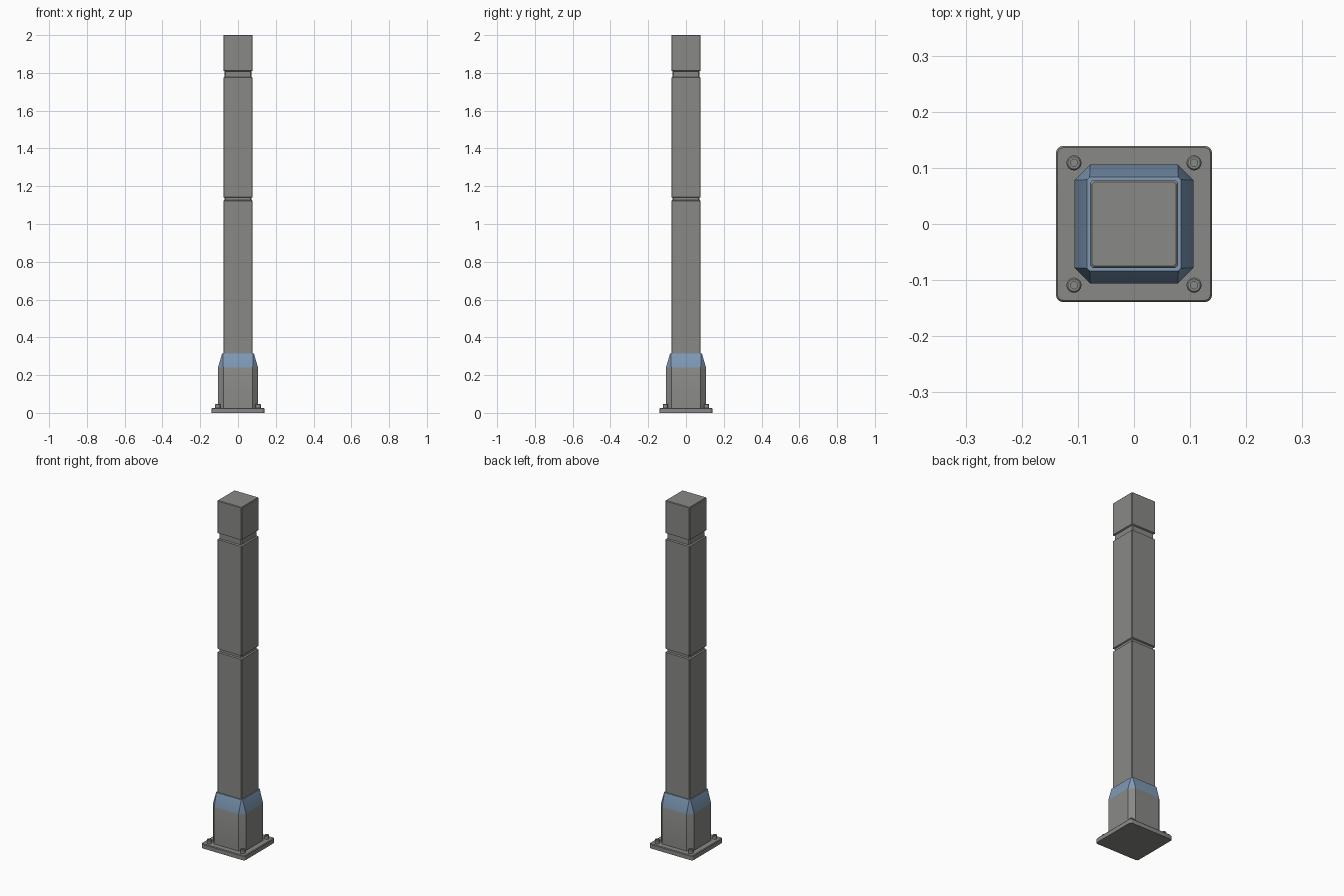
import bpy, bmesh, math

if "Cube" in bpy.data.objects:
    bpy.data.objects.remove(bpy.data.objects["Cube"])


def material(name, rgb):
    m = bpy.data.materials.new(name)
    m.diffuse_color = (*rgb, 1)
    m.use_nodes = True
    m.node_tree.nodes["Principled BSDF"].inputs["Base Color"].default_value = m.diffuse_color
    return m


GREY = material("warm_grey", (0.25, 0.25, 0.24))
BLUE = material("steel_blue", (0.21, 0.32, 0.47))


def loft(name, rings, segs=1, centre=(0, 0), blue_above=None):
    """Stack rounded-square rings given as (z, half width, corner radius)."""
    bm = bmesh.new()
    loops = []
    for z, half, r in rings:
        loop = []
        for q in range(4):
            mid = math.radians(45 + 90 * q)
            cx = math.copysign(half - r, math.cos(mid))
            cy = math.copysign(half - r, math.sin(mid))
            for i in range(segs + 1):
                a = math.radians(90 * (q + i / segs))
                loop.append(bm.verts.new((centre[0] + cx + r * math.cos(a),
                                          centre[1] + cy + r * math.sin(a), z)))
        loops.append(loop)
    n = len(loops[0])
    for lo, hi in zip(loops, loops[1:]):
        for i in range(n):
            j = (i + 1) % n
            bm.faces.new((lo[i], lo[j], hi[j], hi[i]))
    bm.faces.new(loops[0][::-1])
    bm.faces.new(loops[-1])
    bmesh.ops.remove_doubles(bm, verts=bm.verts[:], dist=1e-5)
    bmesh.ops.recalc_face_normals(bm, faces=bm.faces[:])
    mesh = bpy.data.meshes.new(name)
    mesh.materials.append(GREY)
    mesh.materials.append(BLUE)
    for f in bm.faces:
        if blue_above is not None and f.calc_center_median().z > blue_above:
            f.material_index = 1
    bm.to_mesh(mesh)
    bm.free()
    ob = bpy.data.objects.new(name, mesh)
    bpy.context.collection.objects.link(ob)
    bpy.ops.object.select_all(action='DESELECT')
    ob.select_set(True)
    bpy.context.view_layer.objects.active = ob
    bpy.ops.object.shade_smooth_by_angle(angle=math.radians(30))
    return ob


# Base plate with rounded corners and softened top edge
loft("base_plate", [(0, 0.139, 0.012), (0.023, 0.139, 0.012),
                    (0.027, 0.136, 0.010)], segs=4)

# Chamfered sleeve with the blue tapered collar on top
loft("base_sleeve", [(0.025, 0.106, 0.028), (0.24, 0.106, 0.028),
                     (0.315, 0.084, 0.005)], blue_above=0.25)

# Square post with two grooves around it
W, G, C = 0.078, 0.071, 0.004
rings = [(0.30, W, C)]
for low, high in ((1.127, 1.139), (1.779, 1.808)):
    rings += [(low - 0.004, W, C), (low, G, C), (high, G, C), (high + 0.004, W, C)]
rings += [(1.997, W, C), (2.0, W - 0.003, C)]
loft("post", rings)

# Four socket-head bolts
for sx in (-1, 1):
    for sy in (-1, 1):
        loft("bolt", [(0.025, 0.0135, 0.0135), (0.044, 0.0135, 0.0135),
                      (0.047, 0.011, 0.011), (0.047, 0.0065, 0.0065),
                      (0.037, 0.0065, 0.0065)],
             segs=4, centre=(0.107 * sx, 0.109 * sy))
